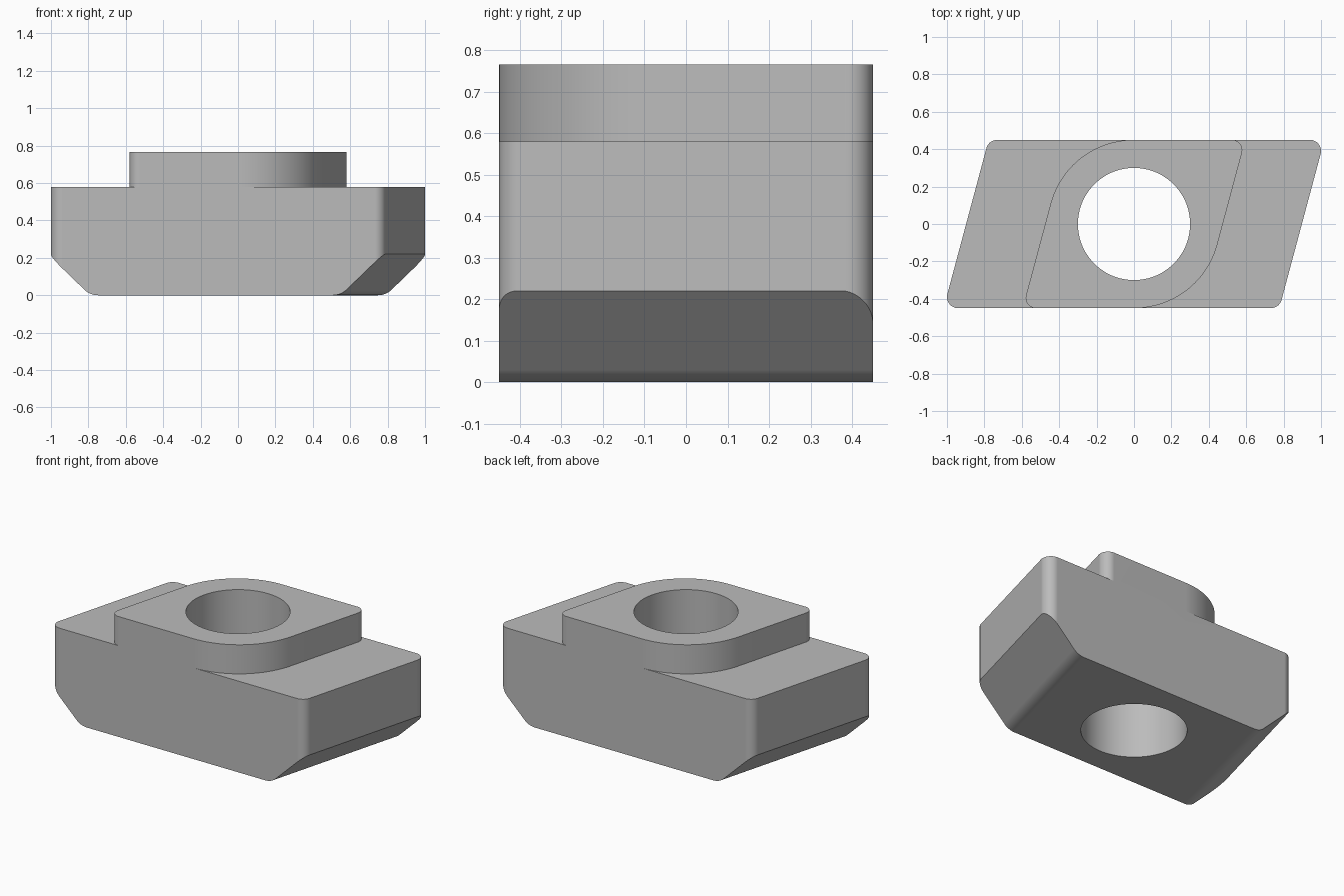
import bpy
import bmesh
from math import radians, sin, cos, tan, pi
from mathutils import Vector

SLANT = radians(15)      # lean of the end faces in plan
HALF_DEPTH = 0.45
STEP_Z, TOP_Z = 0.58, 0.765
HOLE_RADIUS = 0.3

cube = bpy.data.objects.get("Cube")
if cube:
    bpy.data.objects.remove(cube, do_unlink=True)

steel = bpy.data.materials.new("grey steel")
steel.use_nodes = True
grey = (0.5, 0.5, 0.5, 1)
steel.diffuse_color = grey
steel.node_tree.nodes["Principled BSDF"].inputs["Base Color"].default_value = grey


def rounded(corners, steps=14):
    """Outline with each (x, y, radius) corner replaced by an arc."""
    outline = []
    for i, (x, y, radius) in enumerate(corners):
        p = Vector((x, y))
        if radius == 0:
            outline.append(p)
            continue
        a = (Vector(corners[i - 1][:2]) - p).normalized()
        b = (Vector(corners[(i + 1) % len(corners)][:2]) - p).normalized()
        half = a.angle(b) / 2
        centre = p + (a + b).normalized() * radius / sin(half)
        start = p + a * radius / tan(half) - centre
        end = p + b * radius / tan(half) - centre
        sweep = pi - 2 * half
        for k in range(steps + 1):
            t = k / steps
            outline.append(centre + (start * sin((1 - t) * sweep)
                                     + end * sin(t * sweep)) / sin(sweep))
    return outline


def extrude(name, points, travel):
    """Closed solid from a flat 3D outline swept along a vector."""
    bm = bmesh.new()
    face = bm.faces.new([bm.verts.new(p) for p in points])
    swept = bmesh.ops.extrude_face_region(bm, geom=[face], use_keep_orig=True)
    moved = [v for v in swept["geom"] if isinstance(v, bmesh.types.BMVert)]
    bmesh.ops.translate(bm, verts=moved, vec=travel)
    bmesh.ops.recalc_face_normals(bm, faces=bm.faces)
    mesh = bpy.data.meshes.new(name)
    bm.to_mesh(mesh)
    bm.free()
    mesh.materials.append(steel)
    obj = bpy.data.objects.new(name, mesh)
    bpy.context.collection.objects.link(obj)
    return obj


def leaning_block(name, half_width, sharp_radius, blunt_radius, z0, z1):
    """Rounded parallelogram block."""
    lean = HALF_DEPTH * tan(SLANT)
    plan = rounded([
        (half_width - lean, -HALF_DEPTH, blunt_radius),
        (half_width + lean, HALF_DEPTH, sharp_radius),
        (lean - half_width, HALF_DEPTH, blunt_radius),
        (-half_width - lean, -HALF_DEPTH, sharp_radius)], 20)
    return extrude(name, [(p.x, p.y, z0) for p in plan], (0, 0, z1 - z0))


def combine(target, tool, operation):
    mod = target.modifiers.new(operation, 'BOOLEAN')
    mod.operation = operation
    mod.solver = 'EXACT'
    mod.object = tool
    bpy.context.view_layer.objects.active = target
    bpy.ops.object.modifier_apply(modifier=mod.name)
    bpy.data.objects.remove(tool, do_unlink=True)


# Main body
nut = leaning_block("slot_nut_body", 0.8976, 0.06, 0.06, 0, STEP_Z)

# Bevelled underside: a trough profile swept parallel to the leaning ends
foot, flare = 0.647, 0.55
profile = rounded([(-foot, 0, 0.1), (foot, 0, 0.1), (foot + flare, flare, 0),
                   (foot + flare, 1, 0), (-foot - flare, 1, 0),
                   (-foot - flare, flare, 0)])
along = Vector((sin(SLANT), cos(SLANT), 0))
across = Vector((cos(SLANT), -sin(SLANT), 0))
trough = extrude("bevel_form", [across * p.x - along + Vector((0, 0, p.y))
                                for p in profile], along * 2)
combine(nut, trough, 'INTERSECT')

# Raised guide with two broad round corners
guide = leaning_block("raised_guide", 0.475, 0.055, 0.46, 0.4, TOP_Z)
combine(nut, guide, 'UNION')

# Through hole
ring = [(HOLE_RADIUS * cos(2 * pi * i / 96), HOLE_RADIUS * sin(2 * pi * i / 96), -1)
        for i in range(96)]
combine(nut, extrude("hole_form", ring, (0, 0, 3)), 'DIFFERENCE')

# Smooth rounds, crisp edges, flat faces
bpy.ops.object.select_all(action='DESELECT')
nut.select_set(True)
bpy.context.view_layer.objects.active = nut
bpy.ops.object.shade_smooth_by_angle(angle=radians(25))
weighted = nut.modifiers.new("flat faces", 'WEIGHTED_NORMAL')
weighted.keep_sharp = True
